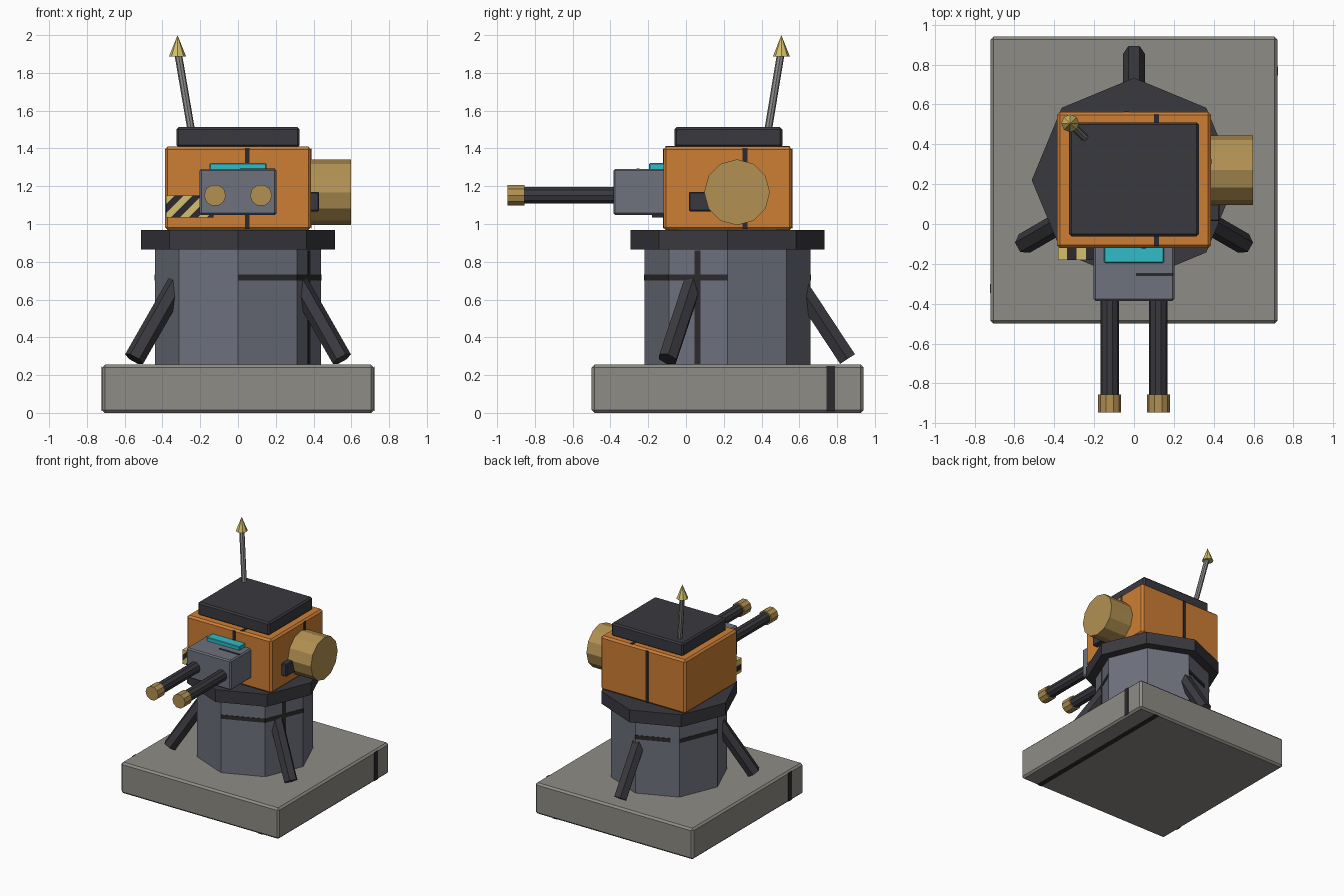
import bpy, bmesh, math
from mathutils import Vector, Matrix

if "Cube" in bpy.data.objects:
    bpy.data.objects.remove(bpy.data.objects["Cube"])


def material(name, rgb):
    m = bpy.data.materials.new(name)
    lin = [(c / 255 / 12.92) if c < 11 else ((c / 255 + 0.055) / 1.055) ** 2.4 for c in rgb]
    m.diffuse_color = (*lin, 1)
    m.use_nodes = True
    m.node_tree.nodes["Principled BSDF"].inputs["Base Color"].default_value = m.diffuse_color
    return m


CONCRETE = material("concrete grey", (142, 140, 133))
STEEL = material("blue grey steel", (110, 113, 125))
DARK = material("dark iron", (58, 57, 63))
ORANGE = material("orange paint", (205, 126, 52))
BRASS = material("brass", (178, 145, 82))
YELLOW = material("warning yellow", (212, 192, 108))
CYAN = material("cyan glass", (46, 188, 200))
ROD = material("antenna grey", (136, 136, 134))
SEAM = material("seam black", (44, 42, 44))


def finish(bm, name, *mats):
    me = bpy.data.meshes.new(name)
    bm.to_mesh(me)
    bm.free()
    for m in mats:
        me.materials.append(m)
    ob = bpy.data.objects.new(name, me)
    bpy.context.collection.objects.link(ob)
    return ob


def box_bm(x, y, z):
    bm = bmesh.new()
    size = [b - a for a, b in (x, y, z)]
    mid = [(a + b) / 2 for a, b in (x, y, z)]
    bmesh.ops.create_cube(bm, size=1, matrix=Matrix.Translation(mid) @ Matrix.Diagonal((*size, 1)))
    return bm


def box(name, mat, x, y, z, bevel=0.0):
    bm = box_bm(x, y, z)
    if bevel:
        bmesh.ops.bevel(bm, geom=bm.edges[:], offset=bevel, segments=1, affect='EDGES')
    return finish(bm, name, mat)


def rod(name, mat, a, b, r, sides, r2=None):
    """Prism or cone from a to b, with one corner square to the lean."""
    a, b = Vector(a), Vector(b)
    d = b - a
    turn = Matrix.Rotation(math.atan2(d.y, d.x), 4, 'Z') @ \
        Matrix.Rotation(math.atan2(math.hypot(d.x, d.y), d.z), 4, 'Y')
    bm = bmesh.new()
    bmesh.ops.create_cone(bm, cap_ends=True, segments=sides, radius1=r,
                          radius2=r if r2 is None else r2, depth=d.length,
                          matrix=Matrix.Translation((a + b) / 2) @ turn)
    return finish(bm, name, mat)


CY = 0.22   # centre of the pedestal in y
T = 0.003   # thickness of painted seams

# Pedestal
box("base_slab", CONCRETE, (-0.72, 0.72), (-0.5, 0.94), (0, 0.255), 0.015)
rod("column", STEEL, (0, CY, 0.25), (0, CY, 0.87), 0.44, 8)
rod("collar", DARK, (0, CY, 0.865), (0, CY, 0.967), 0.513, 8)

# Three bracing struts
for i, deg in enumerate((90, 210, 330)):
    c, s = math.cos(math.radians(deg)), math.sin(math.radians(deg))
    rod(f"strut_{i + 1}", DARK, (0.335 * c, CY + 0.335 * s, 0.74),
        (0.635 * c, CY + 0.635 * s, 0.285), 0.054, 6)

# Turret housing and roof
box("housing", ORANGE, (-0.387, 0.387), (-0.12, 0.562), (0.967, 1.41), 0.015)
box("roof_plate", DARK, (-0.326, 0.326), (-0.062, 0.51), (1.405, 1.513), 0.012)

# Gun mount with sight and twin barrels
box("gun_mount", STEEL, (-0.203, 0.203), (-0.385, -0.11), (1.047, 1.292), 0.01)
box("sight_window", CYAN, (-0.15, 0.15), (-0.195, -0.11), (1.285, 1.322), 0.004)
for side, x in (("left", -0.122), ("right", 0.122)):
    rod(f"{side}_barrel", DARK, (x, -0.37, 1.152), (x, -0.87, 1.152), 0.047, 10)
    rod(f"{side}_muzzle", BRASS, (x, -0.855, 1.152), (x, -0.945, 1.152), 0.058, 10)

# Ammunition drum and its bracket
rod("ammo_drum", BRASS, (0.375, 0.27, 1.168), (0.597, 0.27, 1.168), 0.174, 12)
box("drum_bracket", DARK, (0.37, 0.43), (0.015, 0.2), (1.067, 1.17), 0.006)

# Antenna
rod("antenna_rod", ROD, (-0.245, 0.432, 1.48), (-0.315, 0.5, 1.89), 0.02, 8)
rod("antenna_tip", YELLOW, (-0.32, 0.505, 1.887), (-0.32, 0.505, 2.0), 0.045, 8, 0)

# Hazard board: box cut along slanted planes, alternate bands black
bm = box_bm((-0.382, -0.13), (-0.18, -0.115), (1.035, 1.15))
X0, BAND = -0.50, 0.048
slant = Vector((1, 0, -1))
for k in range(8):
    bmesh.ops.bisect_plane(bm, geom=bm.verts[:] + bm.edges[:] + bm.faces[:],
                           plane_co=(X0 + k * BAND, 0, 1.035), plane_no=slant)
for f in bm.faces:
    c = f.calc_center_median()
    f.material_index = math.floor((c.x - (c.z - 1.035) - X0) / BAND) % 2
finish(bm, "hazard_board", YELLOW, SEAM)

# Painted seams on housing
box("housing_front_seam", SEAM, (0.037, 0.061), (-0.12 - T, -0.119), (0.975, 1.4))
box("housing_back_seam", SEAM, (-0.05, -0.025), (0.561, 0.562 + T), (0.975, 1.4))
box("housing_side_seam", SEAM, (0.386, 0.387 + T), (0.3, 0.325), (0.975, 1.4))
box("housing_top_seam", SEAM, (0.1, 0.125), (-0.11, 0.55), (1.409, 1.41 + T))

# Painted seams on slab and gun mount
box("slab_right_seam", SEAM, (0.719, 0.72 + T), (0.745, 0.79), (0.01, 0.245))
box("slab_left_seam", SEAM, (-0.72 - T, -0.719), (-0.345, -0.3), (0.01, 0.245))
box("slab_bottom_seam", SEAM, (0.525, 0.57), (-0.49, 0.93), (0, 0.001)).location.z = -0.001
box("mount_top_seam", SEAM, (0.01, 0.195), (-0.262, -0.245), (1.291, 1.292 + T))


# Painted seams on the column's flat faces (u along the face, z up)
def column_seam(name, deg, u, z):
    apothem = 0.44 * math.cos(math.pi / 8)
    ob = box(name, SEAM, (apothem - 0.001, apothem + T), u, z)
    ob.location = (0, CY, 0)
    ob.rotation_euler.z = math.radians(deg)


H = 0.44 * math.sin(math.pi / 8)
for i, deg in enumerate((-67.5, -22.5, 157.5)):
    column_seam(f"column_ring_seam_{i + 1}", deg, (-H, H), (0.7, 0.733))
column_seam("column_ring_seam_4", 112.5, (-H, 0.1), (0.7, 0.733))
column_seam("column_upright_seam", -22.5, (-0.02, 0.014), (0.26, 0.86))
